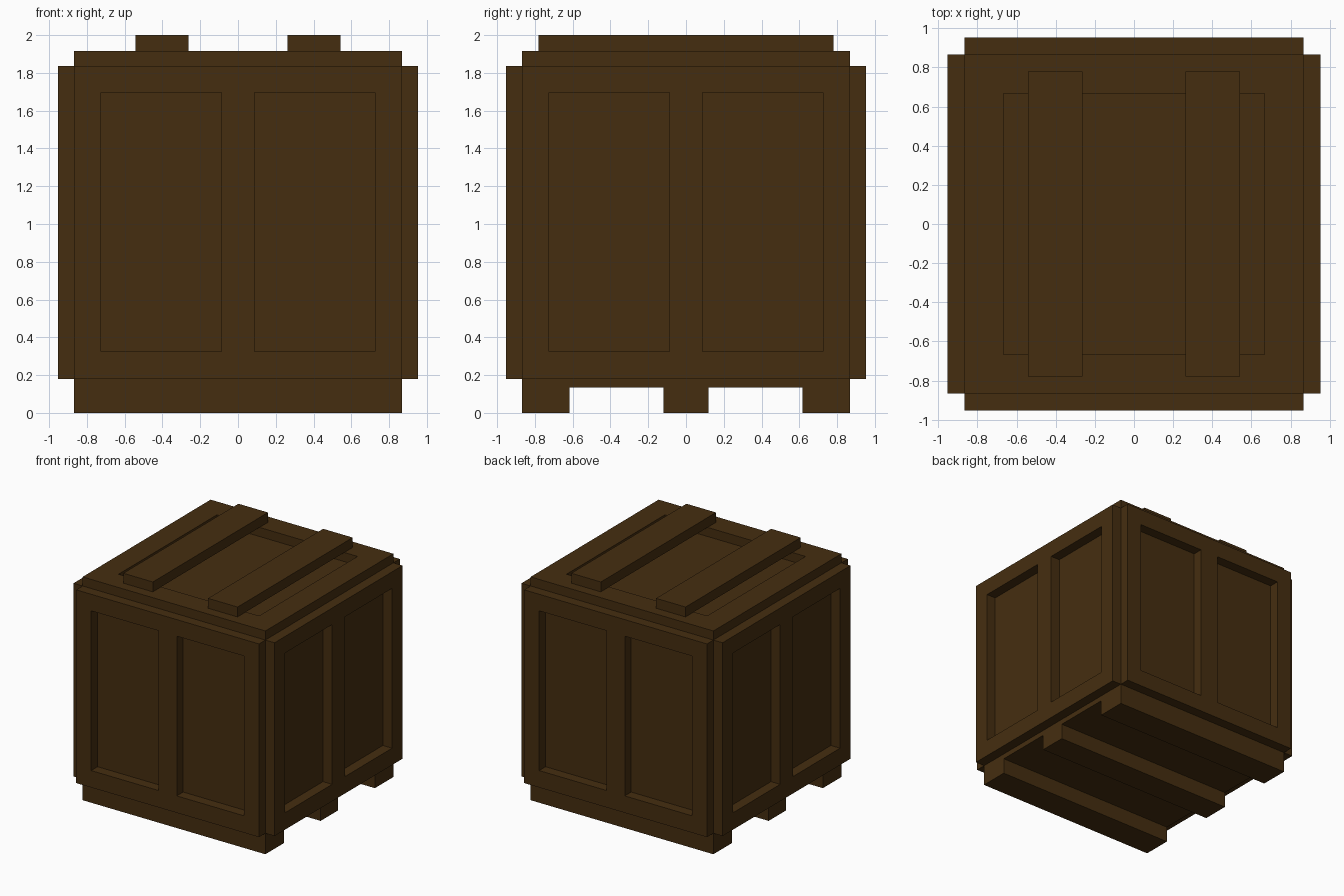
import bpy, bmesh
from math import pi
from mathutils import Matrix, Vector

if "Cube" in bpy.data.objects:
    bpy.data.objects.remove(bpy.data.objects["Cube"])

wood = bpy.data.materials.new("dark_wood")
wood.diffuse_color = (0.06, 0.027, 0.005, 1)
wood.use_nodes = True
wood.node_tree.nodes["Principled BSDF"].inputs["Base Color"].default_value = wood.diffuse_color


def finish(name, bm):
    bmesh.ops.recalc_face_normals(bm, faces=bm.faces)
    mesh = bpy.data.meshes.new(name)
    bm.to_mesh(mesh)
    bm.free()
    mesh.materials.append(wood)
    obj = bpy.data.objects.new(name, mesh)
    bpy.context.collection.objects.link(obj)
    return obj


def box(name, lo, hi):
    lo, hi = Vector(lo), Vector(hi)
    bm = bmesh.new()
    bmesh.ops.create_cube(bm, size=1, matrix=Matrix.Translation((lo + hi) / 2)
                          @ Matrix.Diagonal((*(hi - lo), 1)))
    return finish(name, bm)


def frame(name, us, vs, openings, depth, matrix):
    """Flat frame in local XY with rectangular openings, extruded along +Z."""
    bm = bmesh.new()
    grid = [[bm.verts.new((u, v, 0)) for v in vs] for u in us]
    for i in range(len(us) - 1):
        for j in range(len(vs) - 1):
            if (i, j) not in openings:
                bm.faces.new((grid[i][j], grid[i + 1][j],
                              grid[i + 1][j + 1], grid[i][j + 1]))
    ext = bmesh.ops.extrude_face_region(bm, geom=bm.faces[:], use_keep_orig=True)
    verts = [g for g in ext["geom"] if isinstance(g, bmesh.types.BMVert)]
    bmesh.ops.translate(bm, verts=verts, vec=(0, 0, depth))
    bm.transform(matrix)
    return finish(name, bm)


H = 0.867            # half width of the crate body
Z0, Z1 = 0.18, 1.837  # side panel bottom and top

# Solid body behind the panels
box("crate_body", (-H, -H, 0.135), (H, H, Z1))

# Four framed walls, each with two tall recesses
us = [-H, -0.725, -0.087, 0.087, 0.725, H]
vs = [Z0, 0.325, 1.695, Z1]
for k, side in enumerate(("front", "right", "back", "left")):
    m = (Matrix.Rotation(k * pi / 2, 4, 'Z') @ Matrix.Translation((0, -H, 0))
         @ Matrix.Rotation(pi / 2, 4, 'X'))
    frame(side + "_panel", us, vs, {(1, 1), (3, 1)}, 0.087, m)

# Lid frame with one square recess
cuts = [-H, -0.667, 0.667, H]
frame("lid_frame", cuts, cuts, {(1, 1)}, 0.078, Matrix.Translation((0, 0, Z1)))

# Lid slats
for side, x in (("left", -0.402), ("right", 0.402)):
    box(side + "_lid_slat", (x - 0.14, -0.78, 1.915), (x + 0.14, 0.78, 2.0))

# Floor skids
for name, y in (("front", -0.742), ("middle", 0), ("back", 0.742)):
    w = 0.118 if y == 0 else 0.125
    box(name + "_skid", (-H, y - w, 0), (H, y + w, 0.135))
